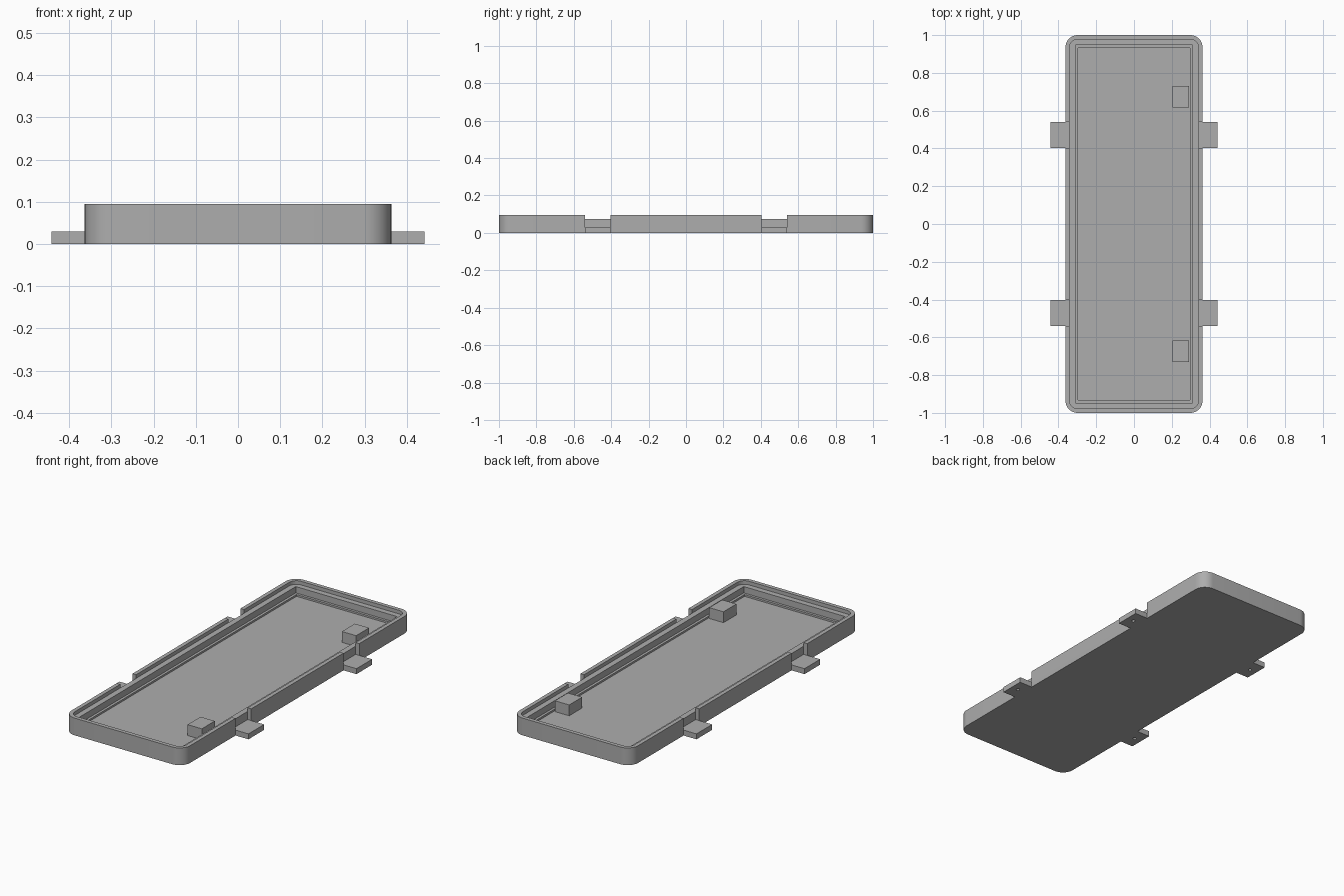
import bpy, bmesh, math

if "Cube" in bpy.data.objects:
    bpy.data.objects.remove(bpy.data.objects["Cube"])

grey = bpy.data.materials.new("plain grey")
grey.diffuse_color = (0.42, 0.42, 0.42, 1)
grey.use_nodes = True
grey.node_tree.nodes["Principled BSDF"].inputs["Base Color"].default_value = grey.diffuse_color


def prism(name, outline, z0, z1):
    """Extrude a flat outline between two heights."""
    bm = bmesh.new()
    face = bm.faces.new([bm.verts.new((x, y, z0)) for x, y in outline])
    ext = bmesh.ops.extrude_face_region(bm, geom=[face])
    for v in ext["geom"]:
        if isinstance(v, bmesh.types.BMVert):
            v.co.z = z1
    bmesh.ops.recalc_face_normals(bm, faces=bm.faces)
    me = bpy.data.meshes.new(name)
    bm.to_mesh(me)
    bm.free()
    ob = bpy.data.objects.new(name, me)
    bpy.context.collection.objects.link(ob)
    me.materials.append(grey)
    return ob


def rounded(hx, hy, r, n=10):
    pts = []
    for k, (sx, sy) in enumerate(((1, 1), (-1, 1), (-1, -1), (1, -1))):
        for i in range(n + 1):
            a = math.pi / 2 * (k + i / n)
            pts.append((sx * (hx - r) + r * math.cos(a), sy * (hy - r) + r * math.sin(a)))
    return pts


def rect(x0, x1, y0, y1):
    return [(x0, y0), (x1, y0), (x1, y1), (x0, y1)]


def cut(ob, cutter):
    mod = ob.modifiers.new("cut", "BOOLEAN")
    mod.operation = "DIFFERENCE"
    mod.solver = "EXACT"
    mod.object = cutter
    cutter.hide_render = True
    cutter.hide_viewport = True


TOP, LEDGE, FLOOR = 0.095, 0.075, 0.03
Y0, Y1 = 0.403, 0.54

# tray body: rounded slab, stepped recess down to the floor
tray = prism("tray", rounded(0.363, 1.0, 0.065), 0, TOP)
cut(tray, prism("rim_cutter", rounded(0.341, 0.978, 0.043), LEDGE, 0.2))
cut(tray, prism("ledge_cutter", rect(-0.31, 0.31, -0.947, 0.947), 0.04, 0.15))
cut(tray, prism("floor_cutter", rect(-0.296, 0.296, -0.933, 0.933), FLOOR, 0.12))

# side notches in the rim, with a tab with a blind hole under each
for sx, side in ((1, "right"), (-1, "left")):
    for sy, end in ((1, "back"), (-1, "front")):
        ys = sorted((sy * Y0, sy * Y1))
        xs = sorted((sx * 0.341, sx * 0.5))
        cut(tray, prism(f"notch_cutter_{side}_{end}", rect(*xs, *ys), FLOOR, 0.2))
        xs = sorted((sx * 0.362, sx * 0.442))
        tab = prism(f"tab_{side}_{end}", rect(*xs, *ys), 0, FLOOR)
        cx, cy = sx * 0.4, sy * (Y0 + Y1) / 2
        ring = [(cx + 0.009 * math.cos(i * math.pi / 8), cy + 0.009 * math.sin(i * math.pi / 8))
                for i in range(16)]
        cut(tab, prism(f"hole_cutter_{side}_{end}", ring, -0.02, 0.02))

# support blocks on the right side of the floor
for sy, end in ((1, "back"), (-1, "front")):
    prism(f"support_block_{end}", rect(0.203, 0.29, *sorted((sy * 0.617, sy * 0.73))), FLOOR - 0.005, 0.09)

# smooth the rounded corners only
bpy.ops.object.select_all(action="DESELECT")
tray.select_set(True)
bpy.context.view_layer.objects.active = tray
bpy.ops.object.shade_smooth_by_angle(angle=math.radians(30))
